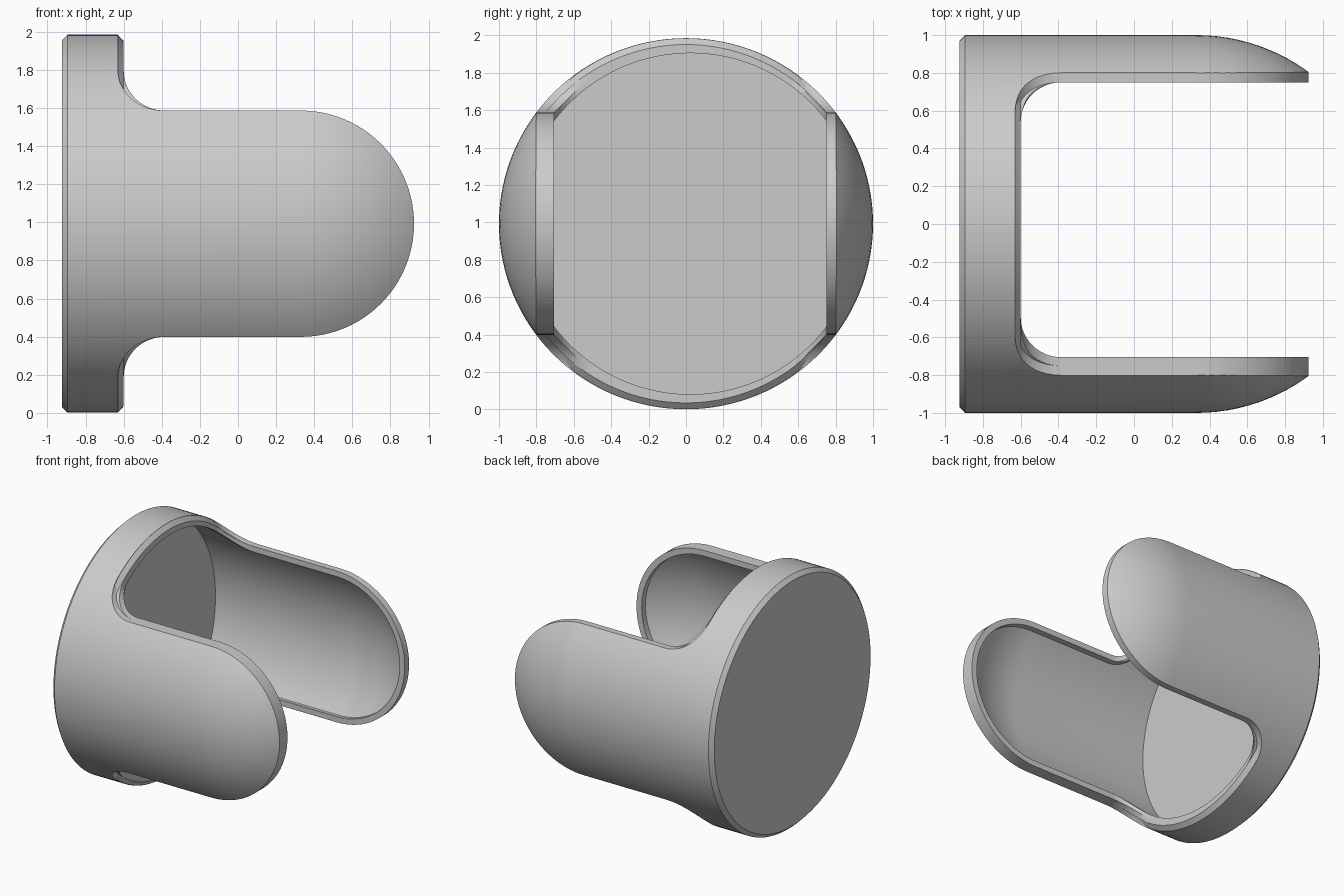
import bpy, bmesh, math

if "Cube" in bpy.data.objects:
    bpy.data.objects.remove(bpy.data.objects["Cube"], do_unlink=True)

CZ = 0.993       # height of the axis
SEG = 128
DOME_X = 0.33    # centre of the rounded end
ARM = 0.594      # half width of an arm
BACK, RIM = -0.925, -0.6
BEVEL = 0.03
FILLET_END = -0.385
FLOOR = -0.862
LIP = 0.046      # depth of the thicker lip around the opening

grey = bpy.data.materials.new("light_grey")
grey.use_nodes = True
colour = (0.6, 0.6, 0.6, 1)
grey.diffuse_color = colour
grey.node_tree.nodes["Principled BSDF"].inputs["Base Color"].default_value = colour


def make_object(name, bm):
    bmesh.ops.remove_doubles(bm, verts=bm.verts, dist=1e-5)
    bmesh.ops.recalc_face_normals(bm, faces=bm.faces)
    mesh = bpy.data.meshes.new(name)
    bm.to_mesh(mesh)
    bm.free()
    mesh.materials.append(grey)
    ob = bpy.data.objects.new(name, mesh)
    bpy.context.collection.objects.link(ob)
    return ob


def lathe(name, profile, y=0.0, height=1.0, closed=False):
    """Revolve (x, radius) points about the x axis; height makes it oval."""
    bm = bmesh.new()
    verts = [bm.verts.new((x, r, 0)) for x, r in profile]
    pairs = list(zip(verts, verts[1:] + verts[:1]))
    edges = [bm.edges.new(p) for p in (pairs if closed else pairs[:-1])]
    bmesh.ops.spin(bm, geom=verts + edges, cent=(0, 0, 0), axis=(1, 0, 0),
                   angle=math.tau, steps=SEG, use_merge=True)
    for v in bm.verts:
        v.co = (v.co.x, v.co.y + y, v.co.z * height + CZ)
    return make_object(name, bm)


def prism(name, start, step):
    """Extrude an outline of 3D points along a step."""
    bm = bmesh.new()
    face = bm.faces.new([bm.verts.new(p) for p in start])
    new = bmesh.ops.extrude_face_region(bm, geom=[face])["geom"]
    moved = [v for v in new if isinstance(v, bmesh.types.BMVert)]
    bmesh.ops.translate(bm, verts=moved, vec=step)
    return make_object(name, bm)


def arc(cx, cz, rx, rz, start, end, n):
    angles = [math.radians(start + (end - start) * i / n) for i in range(n + 1)]
    return [(cx + rx * math.cos(a), cz + rz * math.sin(a)) for a in angles]


def dome(radius):
    pts = arc(DOME_X, 0, radius, radius, 90, 0, 28)
    return pts[:-1] + [(DOME_X + radius, 0)]


def side_prism(name, rim, inset=0.0):
    """Side outline of base, fillets and rounded arm, extruded through y."""
    arm = ARM - inset
    fillet = arc(FILLET_END, ARM + 0.21, FILLET_END - rim, 0.21 + inset, 180, 270, 16)
    upper = [(-1.2, 1.2), (rim, 1.2)] + fillet
    tip = arc(DOME_X, 0, arm, arm, 90, -90, 48)
    outline = upper + tip + [(x, -z) for x, z in reversed(upper)]
    return prism(name, [(x, -1.3, z + CZ) for x, z in outline], (0, 2.6, 0))


def hollow(name, radius, y):
    return lathe(name, [(FLOOR, 0), (FLOOR, radius)] + dome(radius), y=y)


def combine(target, tool, operation):
    mod = target.modifiers.new("cut", "BOOLEAN")
    mod.operation, mod.object, mod.solver = operation, tool, "EXACT"
    graph = bpy.context.evaluated_depsgraph_get()
    mesh = bpy.data.meshes.new_from_object(target.evaluated_get(graph))
    target.modifiers.clear()
    target.data = mesh
    bpy.data.objects.remove(tool, do_unlink=True)


# Domed outer body with a bevelled back edge
body = lathe("cup_with_two_arms",
             [(BACK, 0), (BACK, 1 - BEVEL), (BACK + BEVEL, 1)] + dome(1.0), height=0.992)

# Side outline leaves the base and two rounded arms
combine(body, side_prism("outline_keeper", RIM), "INTERSECT")

# Bevel around the rim that fades out along the fillets
ring_start = RIM - BEVEL - 0.01
ring = lathe("rim_bevel_cutter", [(ring_start, 1.002), (RIM, 0.958), (-0.4, 0.958),
                                  (-0.4, 1.1), (ring_start, 1.1)], closed=True)
combine(ring, side_prism("bevel_limit", RIM - BEVEL), "DIFFERENCE")
combine(body, ring, "DIFFERENCE")

# Domed hollow, wider behind the lip of the opening
cavity = hollow("wide_hollow_cutter", 0.94, 0.012)
combine(cavity, side_prism("lip_limit", RIM - LIP, LIP), "INTERSECT")
combine(cavity, hollow("hollow_cutter", 0.912, 0.023), "UNION")
combine(body, cavity, "DIFFERENCE")

# Round-cornered slot between the arms, flattening their inner edges
slot = (arc(FILLET_END, -0.495, FILLET_END - RIM, 0.21, 270, 180, 12)
        + arc(FILLET_END, 0.54, FILLET_END - RIM, 0.21, 180, 90, 12)
        + [(1.4, 0.75), (1.4, -0.705)])
combine(body, prism("slot_cutter", [(x, y, -0.5) for x, y in slot], (0, 0, 3)), "DIFFERENCE")

# Smooth curved surfaces with sharp edges kept
bpy.ops.object.select_all(action="DESELECT")
body.select_set(True)
bpy.context.view_layer.objects.active = body
bpy.ops.object.shade_smooth_by_angle(angle=math.radians(28))
